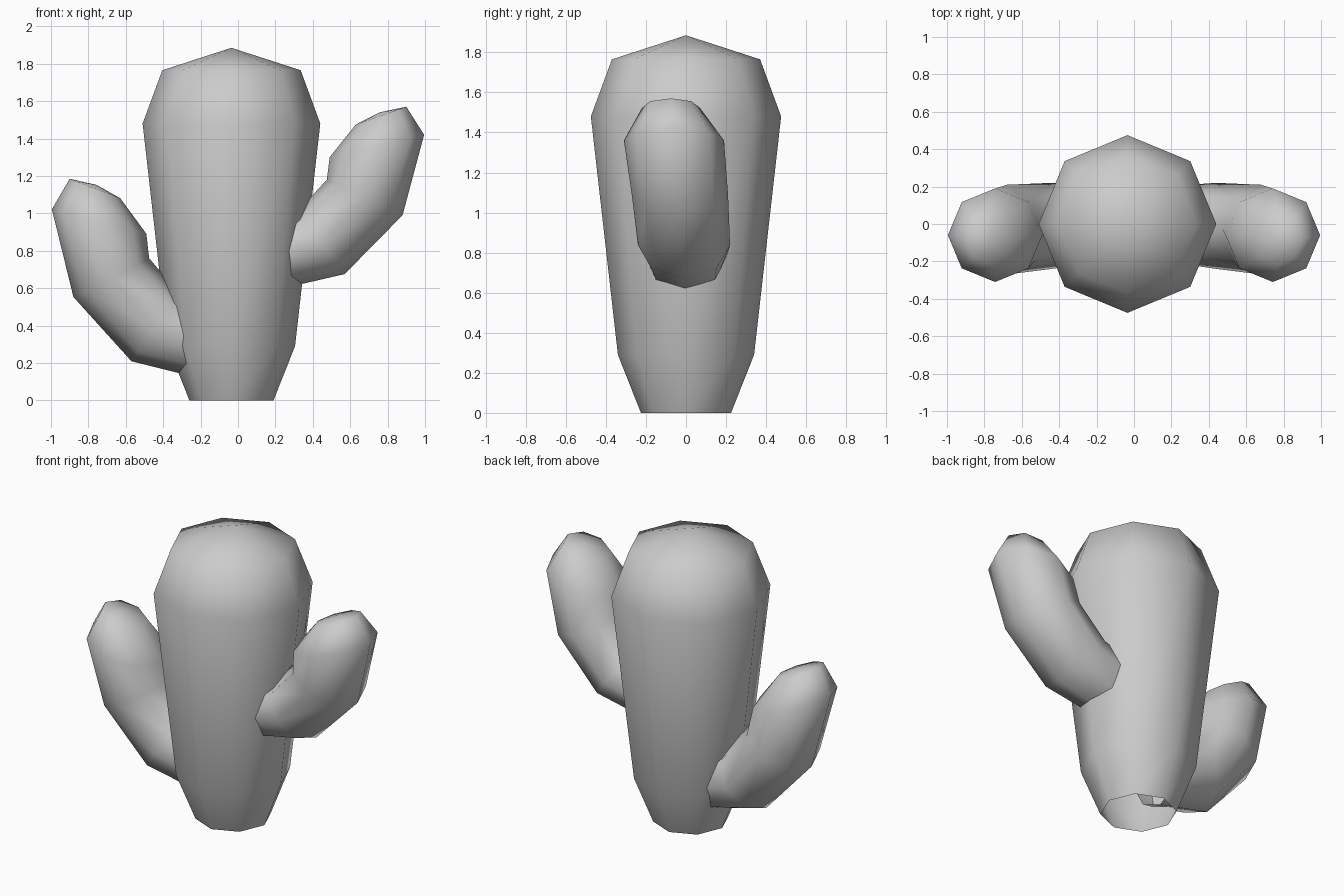
import bpy, bmesh
from math import cos, sin, pi
from mathutils import Vector

cube = bpy.data.objects.get("Cube")
if cube:
    bpy.data.objects.remove(cube)

SIDES = 8

grey = bpy.data.materials.new("plain grey")
grey.use_nodes = True
GREY = (0.6, 0.6, 0.6, 1)
grey.diffuse_color = GREY
grey.node_tree.nodes["Principled BSDF"].inputs["Base Color"].default_value = GREY


def tube(name, rings, tip=None):
    """Skin octagonal rings given as (outer point, inner point, half depth in y)."""
    bm = bmesh.new()
    loops = []
    for outer, inner, depth in rings:
        mid, half = (outer + inner) / 2, (outer - inner) / 2
        loops.append([bm.verts.new(mid + half * cos(a) + Vector((0, depth * sin(a), 0)))
                      for a in (2 * pi * i / SIDES for i in range(SIDES))])
    for low, high in zip(loops, loops[1:]):
        for i in range(SIDES):
            j = (i + 1) % SIDES
            bm.faces.new((low[i], low[j], high[j], high[i]))
    # Close the upper end with a fan; the lower end stays open
    top = bm.verts.new(tip)
    for i in range(SIDES):
        bm.faces.new((loops[-1][i], loops[-1][(i + 1) % SIDES], top))
    bmesh.ops.recalc_face_normals(bm, faces=bm.faces)
    for face in bm.faces:
        face.smooth = True
    mesh = bpy.data.meshes.new(name)
    bm.to_mesh(mesh)
    bm.free()
    mesh.materials.append(grey)
    obj = bpy.data.objects.new(name, mesh)
    bpy.context.collection.objects.link(obj)
    return obj


# Trunk: radius and height of each ring
CX = -0.035
profile = [(0.225, 0), (0.34, 0.29), (0.475, 1.48), (0.37, 1.765)]
tube("trunk", [(Vector((CX + r, 0, z)), Vector((CX - r, 0, z)), r) for r, z in profile],
     Vector((CX, 0, 1.885)))

# Arm: outer x, outer z, inner x, inner z, centre y, half depth
arm = [
    (0.20, 0.59, 0.12, 0.95, 0.00, 0.20),
    (0.57, 0.675, 0.31, 1.00, -0.01, 0.23),
    (0.88, 0.99, 0.475, 1.18, -0.03, 0.24),
    (0.995, 1.42, 0.49, 1.30, -0.06, 0.25),
    (0.90, 1.57, 0.63, 1.475, -0.075, 0.145),
]


def make_arm(name, side, top, stretch):
    def place(x, y, z):
        return Vector((side * x, y, top + (z - 1.57) * stretch))
    rings = [(place(ox, y, oz), place(ix, y, iz), d) for ox, oz, ix, iz, y, d in arm]
    tube(name, rings, place(0.757, -0.075, 1.54))


make_arm("left_arm", 1, 1.57, 1)
make_arm("right_arm", -1, 1.185, 1.09)
